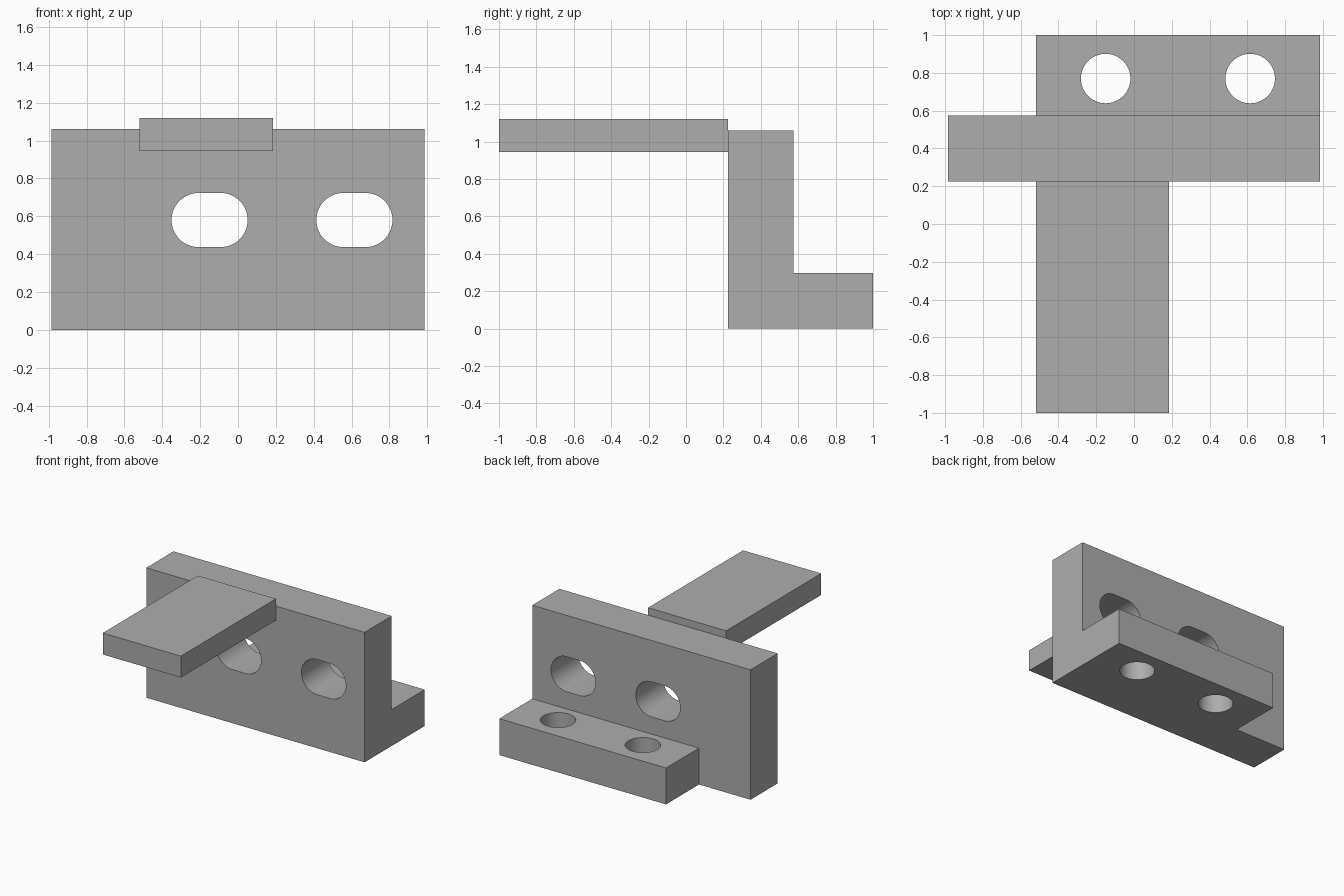
import bpy, bmesh, math
from mathutils import Matrix, Vector

if "Cube" in bpy.data.objects:
    bpy.data.objects.remove(bpy.data.objects["Cube"], do_unlink=True)

grey = bpy.data.materials.new("plain grey")
grey.use_nodes = True
colour = (0.42, 0.42, 0.42, 1)
grey.diffuse_color = colour
grey.node_tree.nodes["Principled BSDF"].inputs["Base Color"].default_value = colour


def finish(name, bm):
    bmesh.ops.recalc_face_normals(bm, faces=bm.faces)
    mesh = bpy.data.meshes.new(name)
    bm.to_mesh(mesh)
    bm.free()
    mesh.materials.append(grey)
    obj = bpy.data.objects.new(name, mesh)
    bpy.context.collection.objects.link(obj)
    return obj


def box(name, low, high):
    low, high = Vector(low), Vector(high)
    bm = bmesh.new()
    place = Matrix.Translation((low + high) / 2) @ Matrix.Diagonal((*(high - low), 1))
    bmesh.ops.create_cube(bm, size=1, matrix=place)
    return finish(name, bm)


def slot(name, centre, radius, stretch, depth, turn):
    """Prism with a round-ended outline; a stretch of zero gives a cylinder."""
    bm = bmesh.new()
    steps = 32
    verts = []
    for side in (1, -1):
        for i in range(steps + (1 if stretch else 0)):
            a = math.pi * i / steps - side * math.pi / 2
            verts.append(bm.verts.new((side * stretch + radius * math.cos(a),
                                       radius * math.sin(a), -depth / 2)))
    face = bm.faces.new(verts)
    side_faces = bmesh.ops.extrude_face_region(bm, geom=[face])["geom"]
    moved = [v for v in side_faces if isinstance(v, bmesh.types.BMVert)]
    bmesh.ops.translate(bm, vec=(0, 0, depth), verts=moved)
    bm.transform(Matrix.Translation(centre) @ Matrix.Rotation(turn, 4, "X"))
    return finish(name, bm)


def combine(target, tool, operation):
    mod = target.modifiers.new(operation.lower(), "BOOLEAN")
    mod.object = tool
    mod.operation = operation
    mod.solver = "EXACT"
    bpy.context.view_layer.objects.active = target
    bpy.ops.object.modifier_apply(modifier=mod.name)
    bpy.data.objects.remove(tool, do_unlink=True)


# Upright wall with a foot behind it, joined into one bracket
bracket = box("bracket", (-0.985, 0.225, 0), (0.985, 0.575, 1.06))
foot = box("foot", (-0.52, 0.4, 0), (0.985, 1, 0.297))
combine(bracket, foot, "UNION")

# Two slots through the wall and two round holes through the foot
for x in (-0.15, 0.615):
    combine(bracket, slot("wall_slot", (x, 0.4, 0.58), 0.143, 0.058, 0.6, math.pi / 2),
            "DIFFERENCE")
    combine(bracket, slot("foot_hole", (x, 0.77, 0.15), 0.131, 0, 0.6, 0), "DIFFERENCE")

# Flat arm reaching forward from the top of the wall
arm = box("arm", (-0.52, -1, 0.945), (0.185, 0.225, 1.12))

# Smooth hole walls, sharp box edges
bpy.ops.object.select_all(action="DESELECT")
bracket.select_set(True)
bpy.context.view_layer.objects.active = bracket
bpy.ops.object.shade_smooth_by_angle(angle=math.radians(30))
